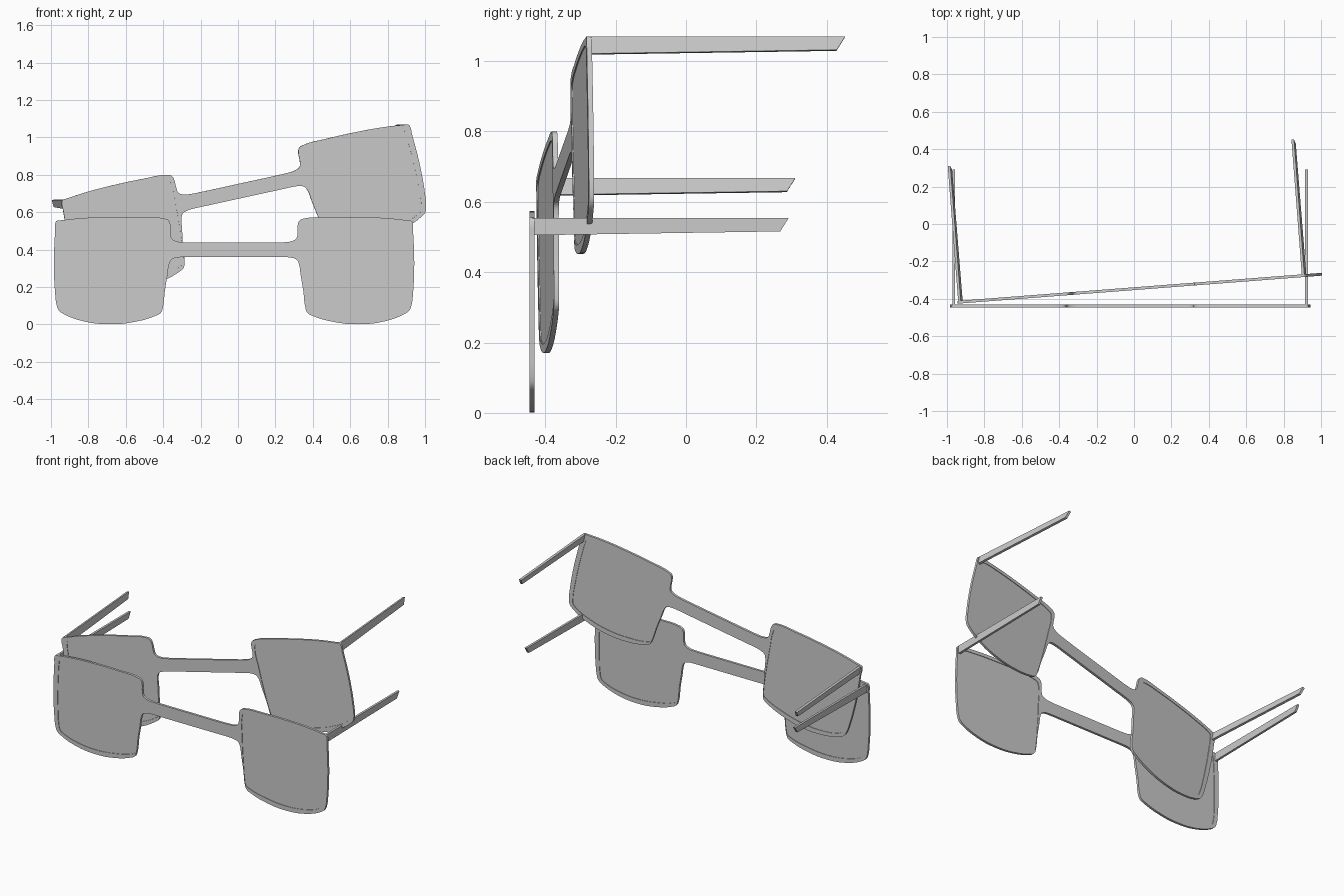
import bpy, bmesh
from math import radians
from mathutils import Matrix, Vector

if "Cube" in bpy.data.objects:
    bpy.data.objects.remove(bpy.data.objects["Cube"])

# Half outline of the frame (x >= 0), from bridge top round the rim to bridge bottom
RIM = [(0, .438), (.2, .438), (.26, .439), (.305, .444), (.333, .460), (.339, .490), (.341, .535),
       (.350, .556), (.372, .566), (.50, .573), (.667, .574), (.82, .568), (.925, .557),
       (.948, .554), (.955, .545), (.957, .50), (.962, .40), (.963, .29), (.957, .17),
       (.948, .10), (.937, .075), (.915, .058), (.81, .018), (.667, .001), (.53, .014),
       (.42, .046), (.392, .062), (.381, .09), (.370, .18), (.355, .27), (.346, .325),
       (.333, .347), (.305, .357), (.26, .360), (.2, .360), (0, .360)]
# Lens opening on the right side
LENS = [(.905, .537), (.82, .547), (.66, .554), (.50, .552), (.40, .545), (.370, .535),
        (.360, .51), (.361, .40), (.368, .25), (.380, .11), (.386, .087), (.41, .072),
        (.53, .042), (.667, .029), (.80, .042), (.895, .072), (.917, .088), (.926, .12),
        (.932, .22), (.933, .32), (.929, .44), (.924, .51), (.919, .53)]


def mirror(pts):
    return [(-x, z) for x, z in reversed(pts)]


def add(name, mesh, matrix):
    ob = bpy.data.objects.new(name, mesh)
    bpy.context.collection.objects.link(ob)
    ob.matrix_world = matrix
    bpy.ops.object.select_all(action='DESELECT')
    ob.select_set(True)
    bpy.context.view_layer.objects.active = ob
    bpy.ops.object.shade_smooth_by_angle(angle=radians(35))


def plate(name, loops, half_depth):
    """Flat upright plate from smooth closed outlines; inner outlines are holes."""
    cu = bpy.data.curves.new(name, 'CURVE')
    cu.dimensions = '2D'
    cu.fill_mode = 'BOTH'
    cu.extrude = half_depth
    cu.resolution_u = 4
    for pts in loops:
        sp = cu.splines.new('BEZIER')
        sp.bezier_points.add(len(pts) - 1)
        for bp, (x, z) in zip(sp.bezier_points, pts):
            bp.co = (x, z, 0)
            bp.handle_left_type = bp.handle_right_type = 'AUTO'
        sp.use_cyclic_u = True
    ob = bpy.data.objects.new(name, cu)
    bpy.context.collection.objects.link(ob)
    bpy.context.view_layer.update()
    deps = bpy.context.evaluated_depsgraph_get()
    me = bpy.data.meshes.new_from_object(ob.evaluated_get(deps))
    bpy.data.objects.remove(ob)
    me.transform(Matrix.Rotation(radians(90), 4, 'X'))
    bm = bmesh.new()
    bm.from_mesh(me)
    bmesh.ops.remove_doubles(bm, verts=bm.verts, dist=1e-5)
    bmesh.ops.recalc_face_normals(bm, faces=bm.faces)
    bm.to_mesh(me)
    bm.free()
    return me


def temple(x):
    """Straight tapering side arm with a slanted tip."""
    bm = bmesh.new()
    prof = [(.002, .505), (.002, .554), (.73, .554), (.706, .516)]
    f = bm.faces.new([bm.verts.new((x - .007, y, z)) for y, z in prof])
    ext = bmesh.ops.extrude_face_region(bm, geom=[f])
    bmesh.ops.translate(bm, vec=(.014, 0, 0),
                        verts=[v for v in ext['geom'] if isinstance(v, bmesh.types.BMVert)])
    bmesh.ops.recalc_face_normals(bm, faces=bm.faces)
    me = bpy.data.meshes.new('temple')
    bm.to_mesh(me)
    bm.free()
    return me


# Shared part meshes
outline = RIM + mirror(RIM)[1:-1]
parts = {'frame': plate('frame', [outline, LENS, mirror(LENS)], .0075),
         'lens_right': plate('lens', [LENS], .004),
         'lens_left': plate('lens', [mirror(LENS)], .004),
         'temple_right': temple(.943),
         'temple_left': temple(-.943)}

# Upright pair in front, tilted and turned pair behind
front = Matrix.Translation((-.021, -.438, 0))
back = (Matrix.Translation((-.014, -.347, .866))
        @ Matrix.Rotation(radians(4.4), 4, 'Z')
        @ Matrix.Rotation(radians(-12.3), 4, 'Y')
        @ Matrix.Translation((0, 0, -.553)))
for pair, matrix in (('front', front), ('back', back)):
    for part, mesh in parts.items():
        add(f'{pair}_glasses_{part}', mesh, matrix)
